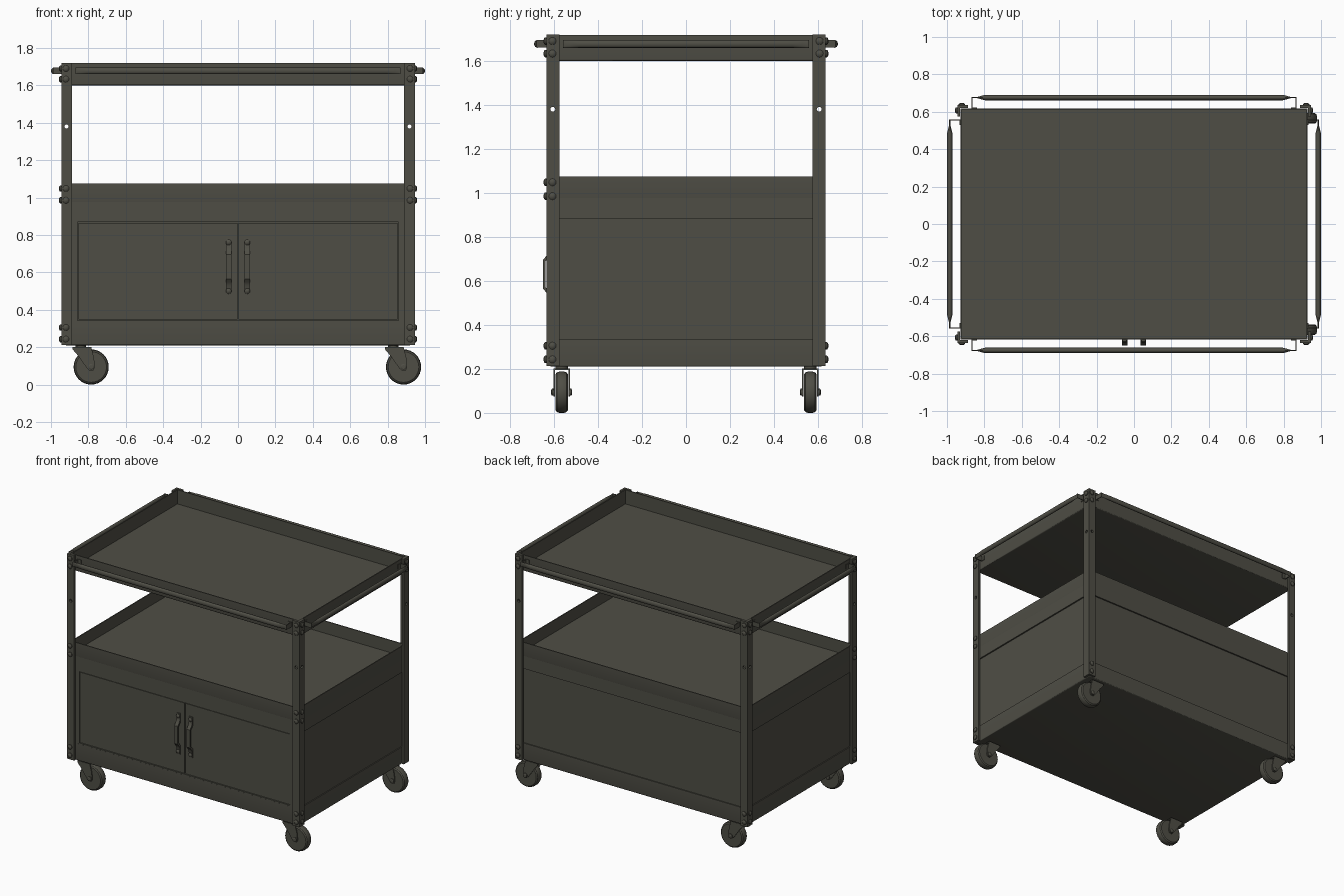
import bpy, bmesh
from mathutils import Vector, Matrix

if "Cube" in bpy.data.objects:
    bpy.data.objects.remove(bpy.data.objects["Cube"])

STEEL = (0.078, 0.076, 0.06, 1)
steel = bpy.data.materials.new("olive grey steel")
steel.use_nodes = True
steel.diffuse_color = STEEL
steel.node_tree.nodes["Principled BSDF"].inputs["Base Color"].default_value = STEEL

X, Y, Z = Vector((1, 0, 0)), Vector((0, 1, 0)), Vector((0, 0, 1))
SIDES = (-1, 1)
CORNERS = [(sx, sy) for sx in SIDES for sy in SIDES]
parts = []


def finish(bm, name):
    bmesh.ops.recalc_face_normals(bm, faces=bm.faces)
    me = bpy.data.meshes.new(name)
    bm.to_mesh(me)
    bm.free()
    me.materials.append(steel)
    ob = bpy.data.objects.new(name, me)
    bpy.context.collection.objects.link(ob)
    parts.append(ob)
    return ob


def box(bm, a, b):
    a, b = Vector(a), Vector(b)
    size = [abs(d) for d in b - a]
    m = Matrix.Translation((a + b) / 2) @ Matrix.Diagonal((*size, 1))
    bmesh.ops.create_cube(bm, size=1, matrix=m)


def lathe(bm, profile, centre, axis, n=16):
    """Revolve (radius, distance) points around an axis."""
    m = Matrix.Translation(centre) @ Z.rotation_difference(axis).to_matrix().to_4x4()
    rings = []
    for r, t in profile:
        if r == 0:
            rings.append([bm.verts.new(m @ Vector((0, 0, t)))] * n)
        else:
            spin = [Matrix.Rotation(6.2831853 * i / n, 3, "Z") @ Vector((r, 0, t)) for i in range(n)]
            rings.append([bm.verts.new(m @ v) for v in spin])
    for a, b in zip(rings, rings[1:]):
        for i in range(n):
            j = (i + 1) % n
            bm.faces.new(dict.fromkeys((a[i], a[j], b[j], b[i])))


def rod(bm, start, end, r, n=12):
    start, end = Vector(start), Vector(end)
    d = end - start
    lathe(bm, [(0, 0), (r, 0), (r, d.length), (0, d.length)], start, d.normalized(), n)


def prism(bm, points, offset):
    """Extrude a closed outline of 3D points."""
    face = bm.faces.new([bm.verts.new(p) for p in points])
    ext = bmesh.ops.extrude_face_region(bm, geom=[face], use_keep_orig=True)
    bmesh.ops.translate(bm, vec=offset, verts=[g for g in ext["geom"] if isinstance(g, bmesh.types.BMVert)])


# Trays: open-topped pans with a rounded lower edge
def tray(name, z0, z1, floor):
    bm = bmesh.new()
    box(bm, (-0.928, -0.618, z0), (0.928, 0.618, z1))
    low = [e for e in bm.edges if all(abs(v.co.z - z0) < 0.001 for v in e.verts)]
    bmesh.ops.bevel(bm, geom=low, offset=0.008, segments=3, profile=0.5, affect="EDGES")
    top = max(bm.faces, key=lambda f: f.calc_center_median().z)
    bmesh.ops.inset_region(bm, faces=[top], thickness=0.01)
    ext = bmesh.ops.extrude_face_region(bm, geom=[top])
    verts = [g for g in ext["geom"] if isinstance(g, bmesh.types.BMVert)]
    bmesh.ops.translate(bm, vec=(0, 0, floor - z1), verts=verts)
    bmesh.ops.delete(bm, geom=[top], context="FACES_ONLY")
    finish(bm, name)


tray("top_tray", 1.60, 1.718, 1.615)
tray("middle_tray", 0.97, 1.075, 0.985)
tray("bottom_tray", 0.21, 0.335, 0.225)

# Cabinet body with a raised band flush with the tray on the sides and back
bm = bmesh.new()
box(bm, (-0.917, -0.598, 0.22), (0.917, 0.607, 0.98))
finish(bm, "cabinet_body")
bm = bmesh.new()
for s in SIDES:
    box(bm, (s * 0.91, -0.6, 0.882), (s * 0.9275, 0.61, 0.98))
box(bm, (-0.927, 0.6, 0.882), (0.927, 0.6175, 0.98))
finish(bm, "cabinet_upper_band")

# Door frame and the two doors
bm = bmesh.new()
for s in SIDES:
    box(bm, (s * 0.857, -0.6175, 0.33), (s * 0.927, -0.59, 0.98))
box(bm, (-0.857, -0.6175, 0.868), (0.857, -0.59, 0.98))
box(bm, (-0.857, -0.6175, 0.33), (0.857, -0.59, 0.343))
finish(bm, "door_frame")
for s, side in zip(SIDES, ("right", "left")):
    bm = bmesh.new()
    box(bm, (s * 0.003, -0.615, 0.347), (s * 0.853, -0.59, 0.864))
    finish(bm, side + "_door")

    # Arched pull handle with bolted feet
    bm = bmesh.new()
    x = s * 0.05
    half = [(-0.612, 0.15), (-0.622, 0.15), (-0.624, 0.1), (-0.636, 0.082), (-0.649, 0.066)]
    inner = [(-0.638, 0.06), (-0.612, 0.088)]
    outline = half + [(y, -z) for y, z in reversed(half)]
    outline += [(y, -z) for y, z in reversed(inner)] + inner
    prism(bm, [(x - 0.014, y, 0.63 + z) for y, z in outline], (0.028, 0, 0))
    for z in (0.50, 0.76):
        lathe(bm, [(0.015, 0), (0.015, 0.006), (0.008, 0.012), (0, 0.013)], (x, -0.621, z), -Y)
    finish(bm, side + "_door_handle")

# Corner posts: steel angles with drilled holes
cut = bmesh.new()
for s in SIDES:
    rod(cut, (s * 0.917, -0.8, 1.38), (s * 0.917, 0.8, 1.38), 0.011)
    rod(cut, (-1.1, s * 0.605, 1.38), (1.1, s * 0.605, 1.38), 0.011)
cutter = finish(cut, "hole_cutter")
parts.remove(cutter)
cutter.hide_render = True
for sx, sy in CORNERS:
    bm = bmesh.new()
    outline = [(0.945, 0.635), (0.888, 0.635), (0.888, 0.619), (0.929, 0.619),
               (0.929, 0.576), (0.945, 0.576)]
    prism(bm, [(sx * x, sy * y, 0.212) for x, y in outline], (0, 0, 1.508))
    name = ("front" if sy < 0 else "back") + ("_right" if sx < 0 else "_left") + "_post"
    post = finish(bm, name)
    mod = post.modifiers.new("holes", "BOOLEAN")
    mod.object = cutter
    mod.solver = "EXACT"
    bpy.context.view_layer.objects.active = post
    bpy.ops.object.modifier_apply(modifier=mod.name)
bpy.data.objects.remove(cutter)

# Domed bolts on the post flanges; the back posts have none at the middle tray
bm = bmesh.new()
dome = [(0.017, -0.002), (0.017, 0.006), (0.011, 0.011), (0, 0.013)]
for sx, sy in CORNERS:
    middle = (1.048, 0.985) if sy < 0 else ()
    for z in (1.69, 1.633, *middle, 0.305, 0.243):
        lathe(bm, dome, (sx * 0.92, sy * 0.635, z), sy * Y, 12)
        if z > 1 or (sx, sy) != (1, 1):
            lathe(bm, dome, (sx * 0.945, sy * 0.607, z), sx * X, 12)
finish(bm, "post_bolts")

# Push rails: oval bars, flattened toward the ends, on thin strap brackets
def rail(name, out, along, wall, reach, half):
    bm = bmesh.new()
    stations = [half, half - 0.03, half - 0.075]
    profile = [(0, -half)] + [(0.0175, -t) for t in stations]
    profile += [(r, -t) for r, t in reversed(profile)]
    lathe(bm, profile, (0, 0, 0), along, 16)
    for v in bm.verts:
        rise = (half - 0.03 - abs(v.co.dot(along))) / 0.045
        width = 0.18 + 0.65 * min(max(rise, 0), 1)
        v.co += out * v.co.dot(out) * (width - 1)
    bmesh.ops.translate(bm, vec=out * reach + Z * 1.677, verts=bm.verts)
    for s in SIDES:
        end = along * s * half + Z * 1.66
        box(bm, end + out * wall, end - along * s * 0.006 + out * (reach + 0.003) + Z * 0.034)
        box(bm, end + out * wall, end - along * s * 0.03 + out * (wall + 0.005) + Z * 0.034)
    finish(bm, name)


rail("front_rail", -Y, X, 0.617, 0.676, 0.87)
rail("back_rail", Y, X, 0.617, 0.676, 0.87)
rail("right_rail", -X, Y, 0.927, 0.985, 0.56)
rail("left_rail", X, Y, 0.927, 0.985, 0.56)

# Casters, all trailing toward the model's left
for sx, sy in CORNERS:
    name = ("front" if sy < 0 else "back") + ("_right" if sx < 0 else "_left")
    cx, cy, cz = sx * 0.835 + 0.05, sy * 0.565, 0.094
    bm = bmesh.new()
    tyre = [(0, 0.028), (0.082, 0.028), (0.09, 0.022), (0.094, 0.01)]
    lathe(bm, tyre + [(r, -t) for r, t in reversed(tyre)], (cx, cy, cz), Y, 32)
    finish(bm, name + "_wheel")

    bm = bmesh.new()
    arm = [(-0.1, 0.108), (-0.1, 0.095), (-0.07, 0.06), (-0.022, -0.008), (-0.008, -0.02),
           (0.012, -0.018), (0.02, 0), (0.015, 0.05), (0, 0.108)]
    for s in SIDES:
        prism(bm, [(cx + x, cy + s * 0.031, cz + z) for x, z in arm], (0, s * 0.006, 0))
        lathe(bm, [(0.016, 0), (0.016, 0.007), (0.01, 0.011), (0, 0.011)],
              (cx, cy + s * 0.037, cz), s * Y, 12)
    box(bm, (cx - 0.1, cy - 0.037, cz + 0.1), (cx, cy + 0.037, cz + 0.108))
    rod(bm, (cx - 0.055, cy, cz + 0.1), (cx - 0.055, cy, 0.215), 0.028, 20)
    finish(bm, name + "_fork")

# Smooth shading with sharp creases
bpy.ops.object.select_all(action="DESELECT")
for ob in parts:
    ob.select_set(True)
bpy.context.view_layer.objects.active = parts[0]
bpy.ops.object.shade_smooth_by_angle(angle=0.6)
